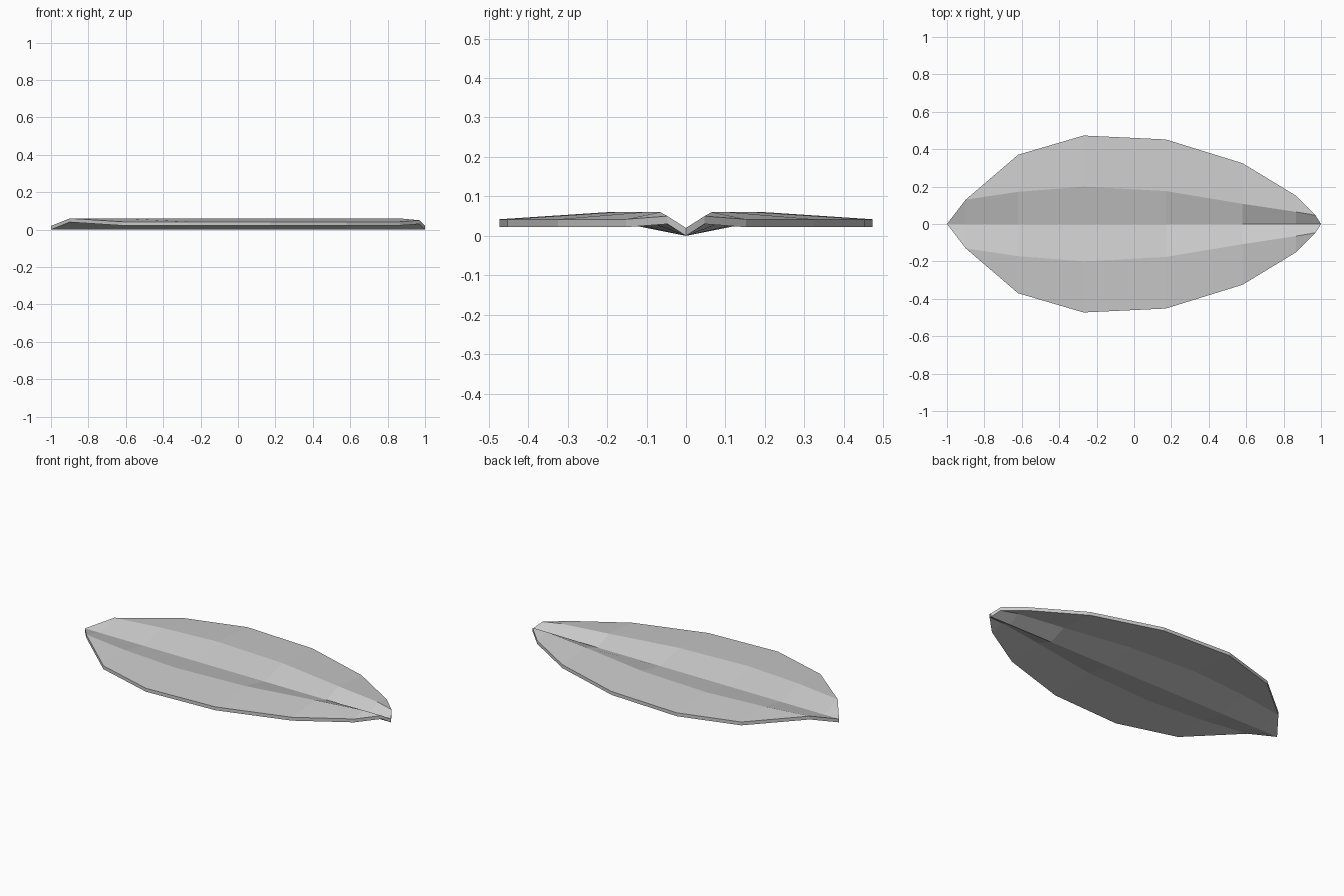
import bpy, bmesh
from mathutils import Vector

cube = bpy.data.objects.get("Cube")
if cube:
    bpy.data.objects.remove(cube, do_unlink=True)

THICKNESS = 0.02
GROOVE_Z = 0.02

# Stations along the length: x, ridge y, ridge z, rim y, rim z
stations = [
    (-1.0, 0, 0.02, 0, 0.02),
    (-0.9, 0.13, 0.06, 0.13, 0.06),
    (-0.62, 0.172, 0.06, 0.37, 0.042),
    (-0.27, 0.2, 0.06, 0.473, 0.042),
    (0.17, 0.176, 0.06, 0.452, 0.042),
    (0.58, 0.108, 0.06, 0.325, 0.042),
    (0.865, 0.065, 0.06, 0.152, 0.042),
    (0.97, 0.047, 0.05, 0.047, 0.05),
    (1.0, 0, 0.02, 0, 0.02),
]

# Single light grey material
grey = bpy.data.materials.new("light grey")
grey.use_nodes = True
colour = (0.6, 0.6, 0.6, 1)
grey.diffuse_color = colour
grey.node_tree.nodes["Principled BSDF"].inputs["Base Color"].default_value = colour

# Upper skin: groove, ridge and rim lines joined station by station
bm = bmesh.new()
for side in (1, -1):
    rows = [[bm.verts.new((x, 0, GROOVE_Z)),
             bm.verts.new((x, side * ridge_y, ridge_z)),
             bm.verts.new((x, side * rim_y, rim_z))]
            for x, ridge_y, ridge_z, rim_y, rim_z in stations]
    for a, b in zip(rows, rows[1:]):
        for i in range(2):
            bm.faces.new((a[i], b[i], b[i + 1], a[i + 1]))
bmesh.ops.remove_doubles(bm, verts=bm.verts, dist=0.0005)

# Thickness: extrude the skin straight down, keeping the upper skin
skin = bmesh.ops.extrude_face_region(bm, geom=bm.faces[:], use_keep_orig=True)
lower = [g for g in skin["geom"] if isinstance(g, bmesh.types.BMVert)]
bmesh.ops.translate(bm, verts=lower, vec=Vector((0, 0, -THICKNESS)))
bmesh.ops.recalc_face_normals(bm, faces=bm.faces)

mesh = bpy.data.meshes.new("leaf_blade")
bm.to_mesh(mesh)
bm.free()
mesh.materials.append(grey)
leaf = bpy.data.objects.new("leaf_blade", mesh)
bpy.context.collection.objects.link(leaf)
